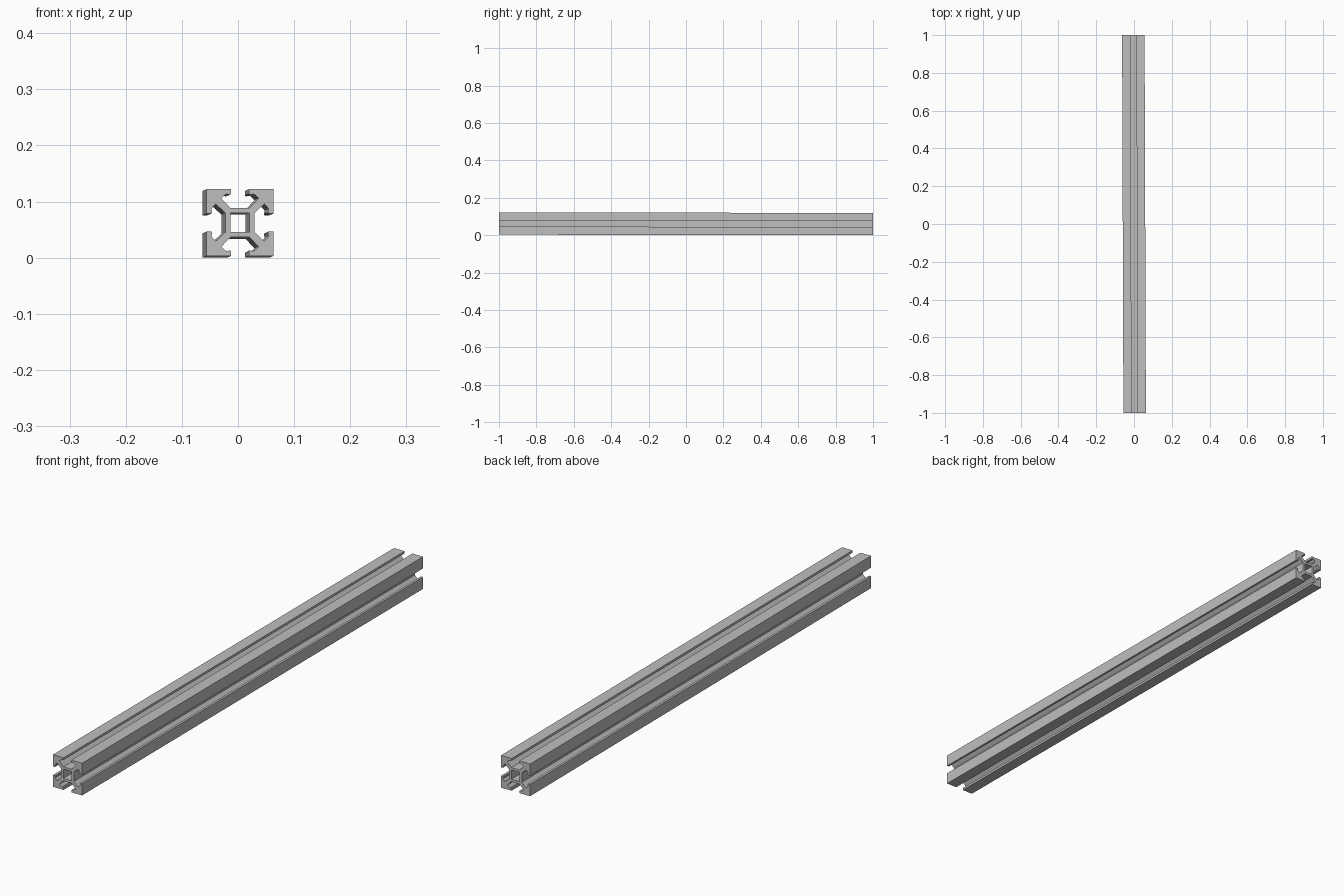
import bpy
import bmesh
from math import pi
from mathutils import Matrix, Vector

cube = bpy.data.objects.get("Cube")
if cube:
    bpy.data.objects.remove(cube)

HALF = 0.0595      # half width of the profile
HALF_LENGTH = 1.0

# Plain aluminium
metal = bpy.data.materials.new("aluminium_grey")
metal.use_nodes = True
grey = (0.52, 0.52, 0.52, 1)
metal.diffuse_color = grey
metal.node_tree.nodes["Principled BSDF"].inputs["Base Color"].default_value = grey

# One side of a quadrant: core wall, diagonal web, hooked lip, outer edge
half_outline = [(0, 0.026), (0.017, 0.026), (0.033, 0.043), (0.027, 0.049),
                (0.024, 0.051), (0.018, 0.0495), (0.016, 0.051), (0.016, HALF)]
outline = half_outline + [(HALF, HALF)]
outline += [(z, x) for x, z in reversed(half_outline)]
outline += [(0.017, 0), (0.017, 0.017), (0, 0.017)]  # square centre bore

# Four turned quadrants join into one section, then extrude along y
bm = bmesh.new()
for turn in range(4):
    spin = Matrix.Rotation(turn * pi / 2, 4, 'Y')
    bm.faces.new([bm.verts.new(spin @ Vector((x, -HALF_LENGTH, z)))
                  for x, z in outline])
bmesh.ops.remove_doubles(bm, verts=bm.verts, dist=0.0001)
section = bmesh.ops.extrude_face_region(bm, geom=bm.faces[:], use_keep_orig=True)
far_verts = [v for v in section["geom"] if isinstance(v, bmesh.types.BMVert)]
bmesh.ops.translate(bm, verts=far_verts, vec=(0, 2 * HALF_LENGTH, 0))
bmesh.ops.recalc_face_normals(bm, faces=bm.faces)

# Slight lean of the bar to the right and down toward the back
for v in bm.verts:
    v.co.x -= 0.0035 * v.co.y
    v.co.z -= 0.0015 * v.co.y
bottom = min(v.co.z for v in bm.verts)
bmesh.ops.translate(bm, verts=bm.verts, vec=(0, 0, -bottom))

mesh = bpy.data.meshes.new("slotted_rail")
bm.to_mesh(mesh)
bm.free()
mesh.materials.append(metal)
rail = bpy.data.objects.new("slotted_rail", mesh)
bpy.context.collection.objects.link(rail)
